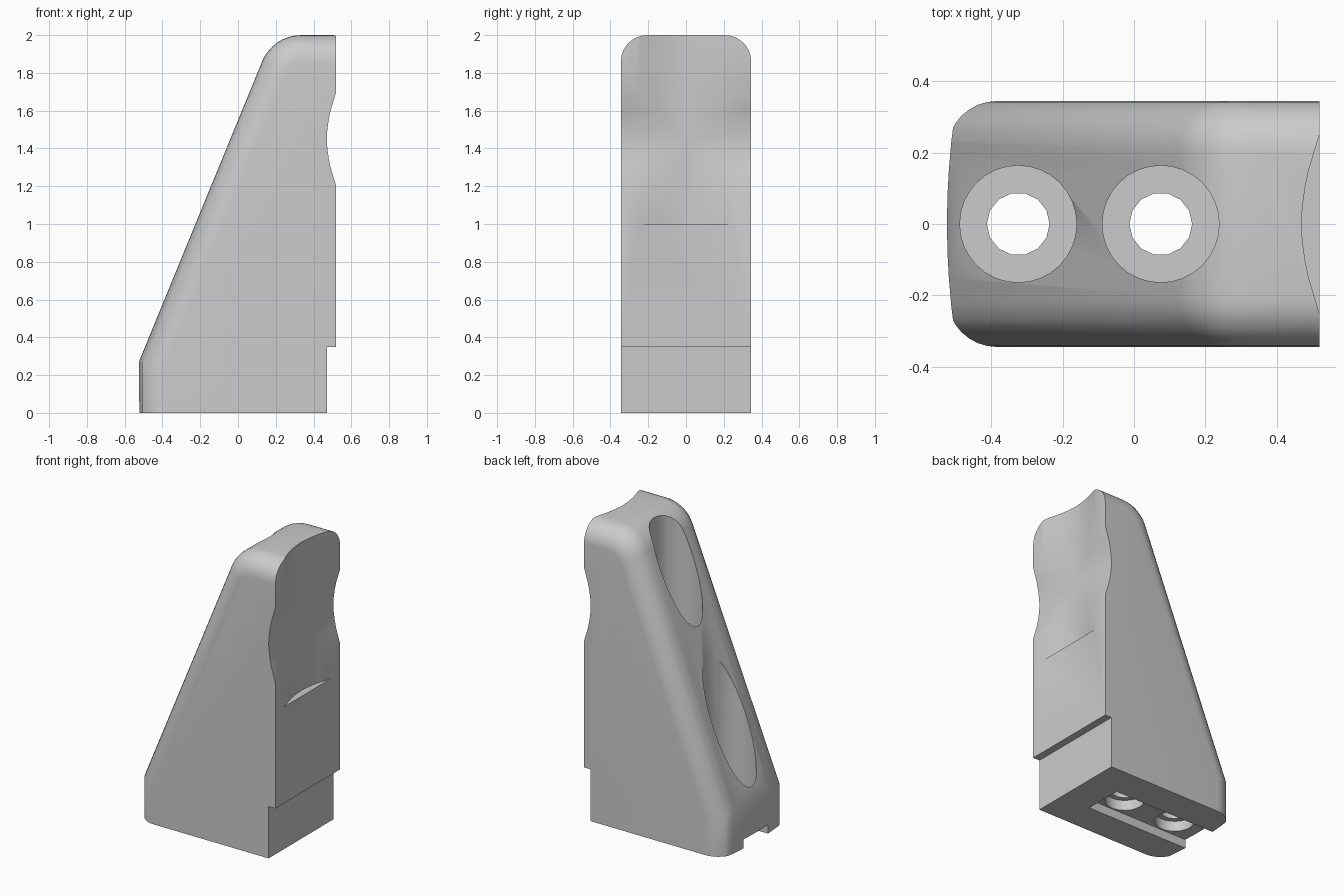
import bpy, bmesh, math
from mathutils import Vector

if "Cube" in bpy.data.objects:
    bpy.data.objects.remove(bpy.data.objects["Cube"])

HALF_WIDTH = 0.345
FRONT, BACK, HEIGHT = -0.525, 0.52, 2.0

gray = bpy.data.materials.new("light gray")
gray.use_nodes = True
gray.diffuse_color = (0.6, 0.6, 0.6, 1)
gray.node_tree.nodes["Principled BSDF"].inputs["Base Color"].default_value = gray.diffuse_color


def to_object(name, bm):
    bmesh.ops.recalc_face_normals(bm, faces=bm.faces)
    mesh = bpy.data.meshes.new(name)
    bm.to_mesh(mesh)
    bm.free()
    mesh.materials.append(gray)
    obj = bpy.data.objects.new(name, mesh)
    bpy.context.collection.objects.link(obj)
    return obj


def extrude(points, offset):
    bm = bmesh.new()
    face = bm.faces.new([bm.verts.new(p) for p in points])
    moved = bmesh.ops.extrude_face_region(bm, geom=[face])["geom"]
    bmesh.ops.translate(bm, vec=offset, verts=[v for v in moved if isinstance(v, bmesh.types.BMVert)])
    return bm


def cylinder(name, x, radius, bottom, top, sides):
    ring = [(x + radius * math.cos(math.tau * i / sides),
             radius * math.sin(math.tau * i / sides), bottom) for i in range(sides)]
    return to_object(name, extrude(ring, Vector((0, 0, top - bottom))))


def combine(target, cutter, operation="DIFFERENCE"):
    cutter.hide_render = True
    mod = target.modifiers.new(cutter.name, "BOOLEAN")
    mod.operation = operation
    mod.solver = "EXACT"
    mod.object = cutter
    bpy.context.view_layer.objects.active = target
    bpy.ops.object.modifier_apply(modifier=mod.name)
    bpy.data.objects.remove(cutter)


# Wedge profile with a stepped foot and a rounded upper corner
knee, apex = Vector((FRONT, 0.27)), Vector((0.185, HEIGHT))
down = (knee - apex).normalized()
start, end = apex + Vector((0.15, 0)), apex + down * 0.15
profile = [(FRONT, 0), (0.47, 0), (0.47, 0.35), (BACK, 0.35), (BACK, HEIGHT)]
for i in range(9):
    t = i / 8
    # Weighted curve gives a true circular arc
    w = 2 * t * (1 - t) * 0.83
    p = (start * (1 - t) ** 2 + apex * w + end * t ** 2) / ((1 - t) ** 2 + w + t ** 2)
    profile.append(tuple(p))
profile.append(tuple(knee))
bm = extrude([(x, -HALF_WIDTH, z) for x, z in profile], Vector((0, 2 * HALF_WIDTH, 0)))

# Round both long edges that run up the front, the slope and over the top
def on_outline(v):
    return v.co.x < FRONT + 0.01 or v.co.z > HEIGHT - 0.3

rounded = []
for e in bm.edges:
    a, b = e.verts
    lengthwise = abs(a.co.y - b.co.y) < 0.001
    back_edge = min(a.co.x, b.co.x) > BACK - 0.01
    floor_edge = max(a.co.z, b.co.z) < 0.01
    if lengthwise and on_outline(a) and on_outline(b) and not back_edge and not floor_edge:
        rounded.append(e)
bmesh.ops.bevel(bm, geom=rounded, offset=0.14, offset_type="OFFSET", segments=8,
                profile=0.5, affect="EDGES", clamp_overlap=False)
body = to_object("wedge_body", bm)

# Slightly bowed front face
combine(body, cylinder("front_bow", FRONT + 2.2, 2.2, -1, 3, 180), "INTERSECT")

# Crossed shallow grooves on the back face
half = [(0.25, 0), (0.15, 0.03), (0.1, 0.04), (0.05, 0.047)]
groove = half + [(0, 0.05)] + [(-s, d) for s, d in reversed(half)]
groove = [(0.25, -0.1)] + groove + [(-0.25, -0.1)]
upright = [(BACK - d, s, 1.0) for s, d in groove]
level = [(BACK - d, -1, 1.45 + s) for s, d in groove]
combine(body, to_object("upright_groove", extrude(upright, Vector((0, 0, 1.5)))))
combine(body, to_object("level_groove", extrude(level, Vector((0, 2, 0)))))

# Slot under the foot, open at the front
slot = [(-1, -0.13, -0.1), (0.25, -0.13, -0.1), (0.25, 0.13, -0.1), (-1, 0.13, -0.1)]
combine(body, to_object("foot_slot", extrude(slot, Vector((0, 0, 0.16)))))

# Bolt holes with wide bores above and shallow ones below
for x in (-0.325, 0.075):
    combine(body, cylinder("bolt_bore", x, 0.164, 0.25, 3, 32))
    combine(body, cylinder("bolt_hole", x, 0.088, -0.1, 1, 14))
    combine(body, cylinder("nut_recess", x, 0.122, -0.1, 0.13, 24))

# Smooth the curves and keep the hard edges
bpy.ops.object.select_all(action="DESELECT")
body.select_set(True)
bpy.context.view_layer.objects.active = body
bpy.ops.object.shade_smooth_by_angle(angle=math.radians(30))
